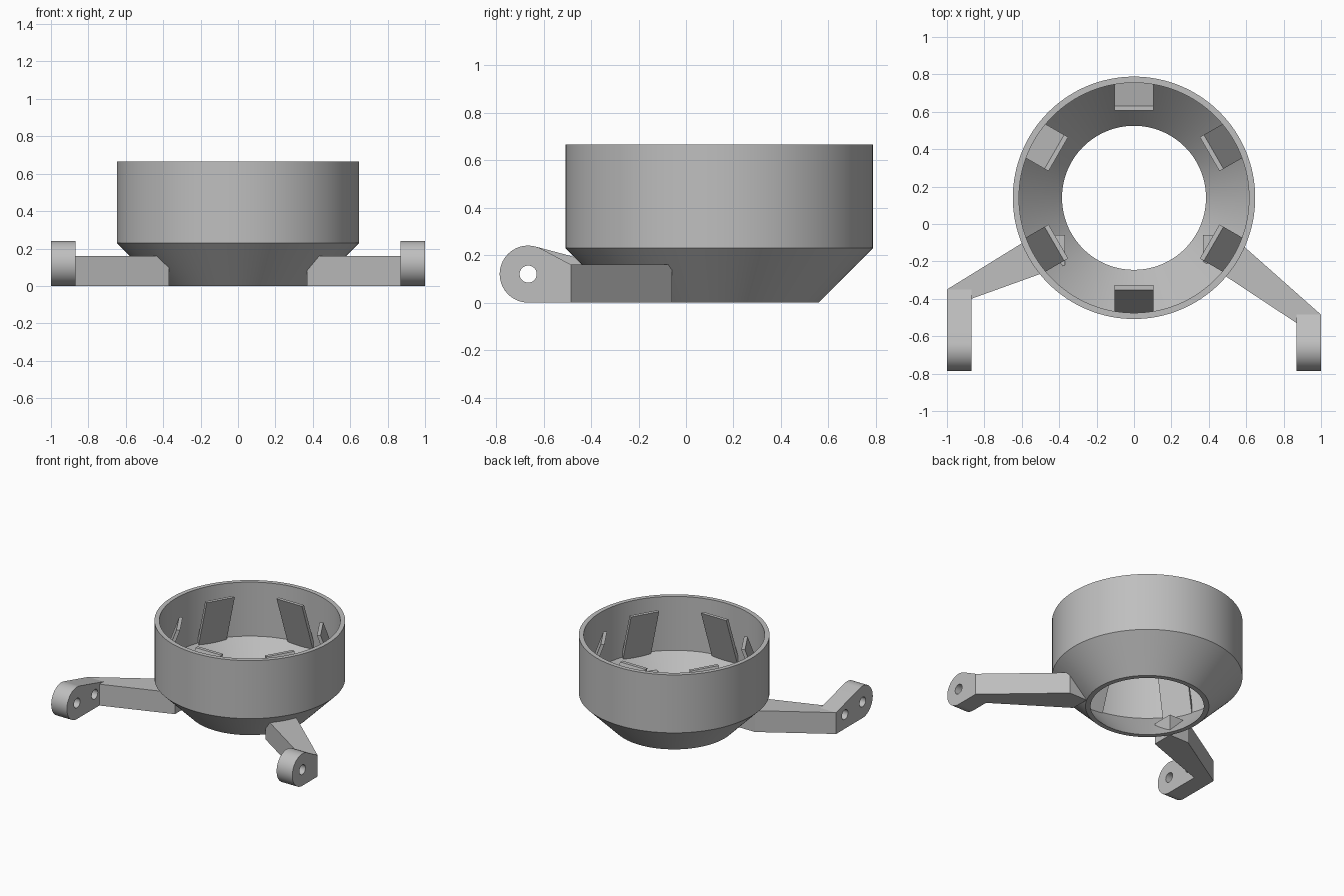
import bpy
import bmesh
from math import cos, sin, pi, tau, atan2, acos, hypot, radians
from mathutils import Matrix, Vector

cube = bpy.data.objects.get("Cube")
if cube:
    bpy.data.objects.remove(cube, do_unlink=True)

# One plain grey plastic
GREY = (0.52, 0.52, 0.52, 1)
grey = bpy.data.materials.new("grey_plastic")
grey.use_nodes = True
grey.diffuse_color = GREY
grey.node_tree.nodes["Principled BSDF"].inputs["Base Color"].default_value = GREY

CENTRE = Vector((0, 0.14, 0))
ARM_TOP = 0.16


def finish(name, bm, matrix=Matrix()):
    """Turn a bmesh into a named grey object with sharp edges kept."""
    bmesh.ops.transform(bm, matrix=matrix, verts=bm.verts)
    bmesh.ops.recalc_face_normals(bm, faces=bm.faces)
    mesh = bpy.data.meshes.new(name)
    bm.to_mesh(mesh)
    bm.free()
    mesh.materials.append(grey)
    obj = bpy.data.objects.new(name, mesh)
    bpy.context.collection.objects.link(obj)
    bpy.ops.object.select_all(action='DESELECT')
    obj.select_set(True)
    bpy.context.view_layer.objects.active = obj
    bpy.ops.object.shade_smooth_by_angle(angle=radians(25))
    return obj


def prism(name, loops, depth, matrix=Matrix()):
    """Fill an outline (later loops are holes) and extrude it along z."""
    bm = bmesh.new()
    for loop in loops:
        verts = [bm.verts.new((u, v, 0)) for u, v in loop]
        for a, b in zip(verts, verts[1:] + verts[:1]):
            bm.edges.new((a, b))
    bmesh.ops.triangle_fill(bm, edges=bm.edges[:], use_beauty=True, use_dissolve=False)
    top = bmesh.ops.extrude_face_region(bm, geom=bm.faces[:])["geom"]
    moved = [g for g in top if isinstance(g, bmesh.types.BMVert)]
    bmesh.ops.translate(bm, verts=moved, vec=(0, 0, depth))
    return finish(name, bm, matrix)


def arc(u, v, r, start, end, n):
    return [(u + r * cos(start + (end - start) * i / n),
             v + r * sin(start + (end - start) * i / n)) for i in range(n + 1)]


def circle(u, v, r, n=32):
    return arc(u, v, r, 0, tau, n)[:-1]


# Cup: a thin-walled ring that tapers to an open bottom
profile = [(0.385, 0), (0.42, 0), (0.648, 0.23), (0.648, 0.665), (0.615, 0.665), (0.615, 0.26)]
bm = bmesh.new()
ring = [bm.verts.new((r, 0, z)) for r, z in profile]
edges = [bm.edges.new(pair) for pair in zip(ring, ring[1:] + ring[:1])]
bmesh.ops.spin(bm, geom=ring + edges, cent=(0, 0, 0), axis=(0, 0, 1), angle=tau, steps=128)
bmesh.ops.remove_doubles(bm, verts=bm.verts, dist=0.0001)
finish("cup", bm, Matrix.Translation(CENTRE))

# Six spring fingers leaning inward from the cup wall
FINGER_WIDTH = 0.21
finger = [(0.60, 0.24), (0.628, 0.24), (0.492, 0.62), (0.467, 0.62)]
for i in range(6):
    place = (Matrix.Translation(CENTRE) @ Matrix.Rotation(pi / 6 + i * pi / 3, 4, 'Z')
             @ Matrix.Translation((0, FINGER_WIDTH / 2, 0)) @ Matrix.Rotation(pi / 2, 4, 'X'))
    prism(f"finger_{i + 1}", [finger], FINGER_WIDTH, place)

# Arms reaching from the cone out to the lugs
left_arm = [(0.37, -0.06), (0.37, -0.20), (0.87, -0.53), (1, -0.485), (0.52, -0.06)]
right_arm = [(-0.37, -0.06), (-0.37, -0.22), (-0.87, -0.40), (-1, -0.35), (-0.53, -0.06)]
prism("left_arm", [left_arm], ARM_TOP)
prism("right_arm", [right_arm], ARM_TOP)

# Lugs: rounded ends with pin holes, extruded sideways
PIN_Y, PIN_Z, LUG_R = -0.665, 0.12, 0.12
LUG_WIDTH = 0.13
yz_to_x = Matrix(((0, 0, 1, 0), (1, 0, 0, 0), (0, 1, 0, 0), (0, 0, 0, 1)))


def lug(name, x, back, holes):
    du, dv = back - PIN_Y, ARM_TOP - PIN_Z
    tangent = atan2(dv, du) + acos(LUG_R / hypot(du, dv))
    outline = arc(PIN_Y, PIN_Z, LUG_R, tangent, 1.5 * pi, 32)
    outline += [(back, 0), (back, ARM_TOP)]
    loops = [outline] + [circle(y, z, 0.036) for y, z in holes]
    prism(name, loops, LUG_WIDTH, Matrix.Translation((x, 0, 0)) @ yz_to_x)


pin = (PIN_Y, PIN_Z)
lug("left_lug", 0.87, -0.485, [pin])
lug("right_lug", -1, -0.35, [pin, (-0.455, 0.105)])
